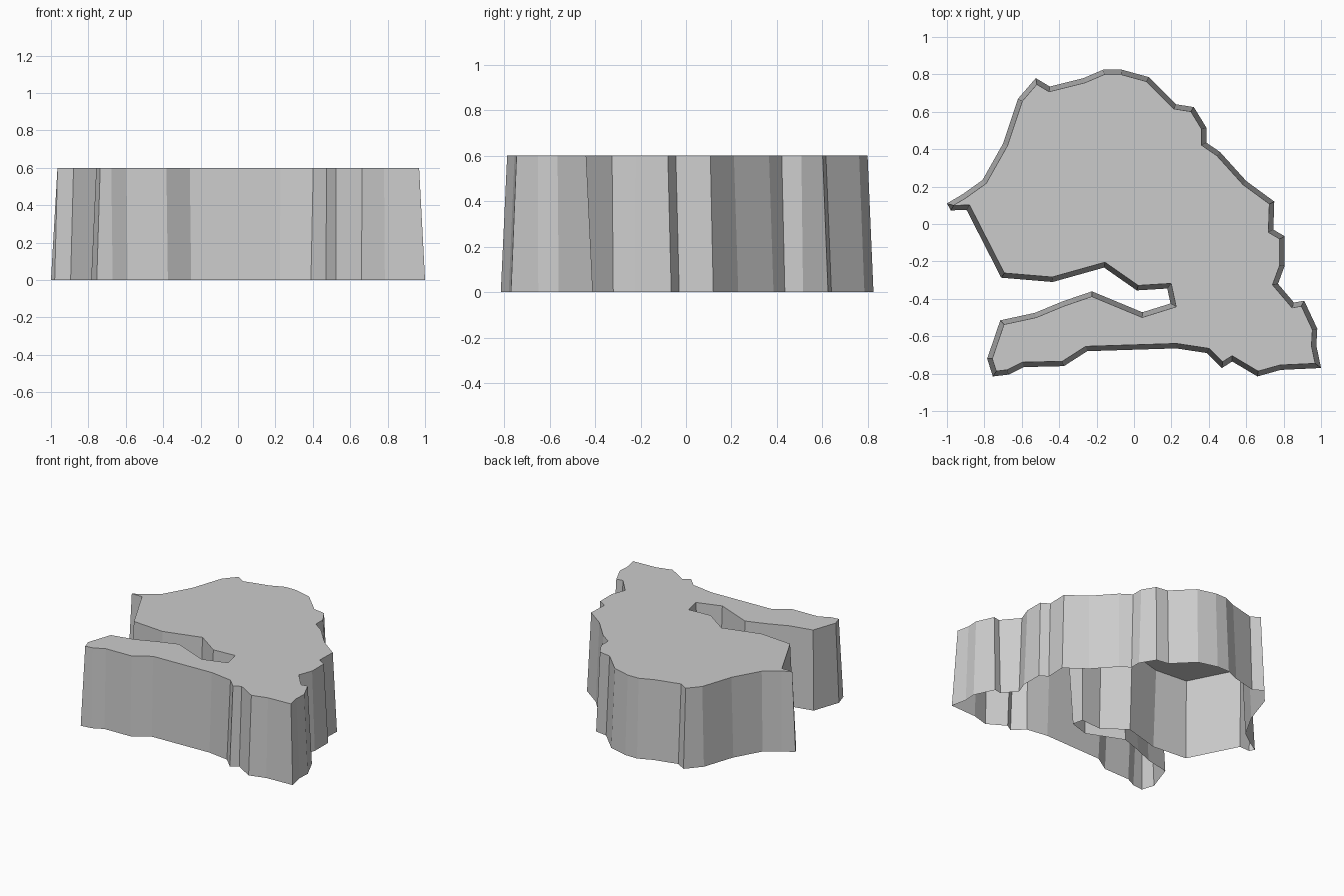
import bpy, bmesh
from mathutils import Vector

if "Cube" in bpy.data.objects:
    bpy.data.objects.remove(bpy.data.objects["Cube"])

HEIGHT = 0.6
INSET = 0.026

# Base outline, clockwise from the western tip
OUTLINE = [
    (-1.0, .11), (-.915, .16), (-.81, .235), (-.70, .43), (-.62, .67), (-.525, .78),
    (-.45, .735), (-.27, .78), (-.165, .825), (-.065, .825), (.08, .785),
    (.225, .64), (.32, .625), (.387, .515), (.387, .435), (.46, .385),
    (.60, .23), (.75, .12), (.745, -.03), (.805, -.065), (.805, -.225),
    (.77, -.32), (.855, -.42), (.91, -.41), (.98, -.56), (.975, -.65),
    (1.0, -.77), (.785, -.78), (.66, -.815), (.525, -.735), (.47, -.77),
    (.39, -.69), (.225, -.665), (-.25, -.68), (-.375, -.76), (-.59, -.765),
    (-.67, -.805), (-.755, -.815), (-.785, -.72), (-.715, -.515), (-.53, -.475),
    (-.385, -.415), (-.225, -.36), (.045, -.472), (.195, -.425), (.178, -.345),
    (.015, -.355), (-.16, -.233), (-.435, -.31), (-.71, -.287), (-.895, .075),
    (-.98, .073),
]


def inset_outline(points, d):
    """Mitred inward offset of a clockwise outline."""
    pts = [Vector(p) for p in points]
    result = []
    for i, p in enumerate(pts):
        e1 = (p - pts[i - 1]).normalized()
        e2 = (pts[(i + 1) % len(pts)] - p).normalized()
        n1, n2 = Vector((e1.y, -e1.x)), Vector((e2.y, -e2.x))
        result.append(p + (n1 + n2) * d / (1 + n1.dot(n2)))
    return result


# Tapered thin shell: sloping walls and a flat top, open underneath
bm = bmesh.new()
base = [bm.verts.new((x, y, 0)) for x, y in OUTLINE]
top = [bm.verts.new((p.x, p.y, HEIGHT)) for p in inset_outline(OUTLINE, INSET)]
n = len(base)
for i in range(n):
    j = (i + 1) % n
    bm.faces.new((base[j], base[i], top[i], top[j]))
bm.faces.new(top[::-1])

mesh = bpy.data.meshes.new("map_shell")
bm.to_mesh(mesh)
bm.free()
bpy.context.collection.objects.link(bpy.data.objects.new("map_shell", mesh))
